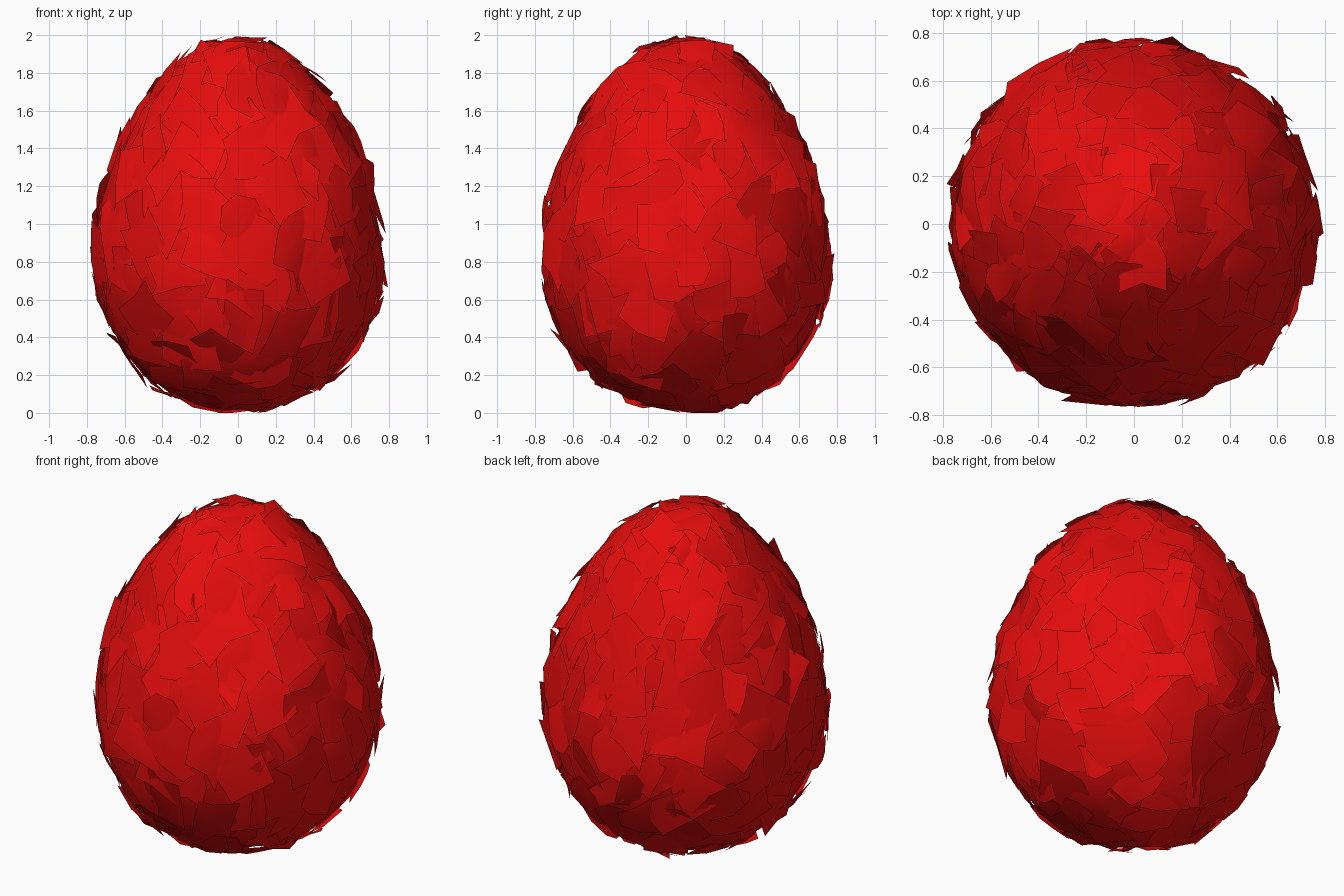
import bpy, bmesh, math, random
from mathutils import Vector, noise

random.seed(11)
cube = bpy.data.objects.get("Cube")
if cube:
    bpy.data.objects.remove(cube, do_unlink=True)

red = bpy.data.materials.new("bright red")
red.use_nodes = True
red.diffuse_color = (0.8, 0.004, 0.004, 1)
red.node_tree.nodes["Principled BSDF"].inputs["Base Color"].default_value = red.diffuse_color


def egg_point(d, lift):
    """Map a direction to the egg surface, pushed outward by lift."""
    d = d.normalized()
    taper = 0.745 * (1 - 0.18 * d.z)
    p = Vector((d.x * taper, d.y * taper, 1 + 0.985 * d.z))
    return p + d * lift


def finish(bm, name, angle):
    for v in bm.verts:
        v.co.z = min(2.0, max(0.0, v.co.z))
    mesh = bpy.data.meshes.new(name)
    bm.to_mesh(mesh)
    bm.free()
    mesh.materials.append(red)
    obj = bpy.data.objects.new(name, mesh)
    bpy.context.collection.objects.link(obj)
    bpy.ops.object.select_all(action="DESELECT")
    obj.select_set(True)
    bpy.context.view_layer.objects.active = obj
    bpy.ops.object.shade_smooth_by_angle(angle=math.radians(angle))
    return obj


# Crumpled egg body
bm = bmesh.new()
bmesh.ops.create_icosphere(bm, subdivisions=4, radius=1)
for v in bm.verts:
    d = v.co.normalized()
    shift = noise.noise_vector(d * 5) * 0.05
    dent = noise.noise(d * 4.5 + Vector((3, 1, 7)))
    v.co = egg_point(d + shift, 0.025 * dent - 0.008)
finish(bm, "egg_body", 50)


# Overlapping rough shell plates, each a small tilted and bent patch
def add_plate(bm, centre, size):
    side = centre.orthogonal().normalized()
    up = centre.cross(side)
    turn = random.uniform(0, math.tau)
    u = side * math.cos(turn) + up * math.sin(turn)
    w = centre.cross(u)
    aspect = random.uniform(0.7, 1.3)
    tilt_u, tilt_w = random.uniform(-0.022, 0.022), random.uniform(-0.022, 0.022)
    steps = (-1, 0, 1)
    grid = {}
    for i in steps:
        for j in steps:
            a = (i + random.uniform(-0.3, 0.3)) * size * aspect
            b = (j + random.uniform(-0.3, 0.3)) * size / aspect
            lift = 0.008 + i * tilt_u + j * tilt_w + random.uniform(-0.012, 0.012)
            grid[i, j] = bm.verts.new(egg_point(centre + u * a + w * b, lift))
    for i in (-1, 0):
        for j in (-1, 0):
            bm.faces.new((grid[i, j], grid[i + 1, j], grid[i + 1, j + 1], grid[i, j + 1]))


bm = bmesh.new()
count = 190
for k in range(count):
    # Evenly spread spiral, loosened at random
    z = 1 - 2 * (k + 0.5) / count
    ring = math.sqrt(1 - z * z)
    turn = k * math.pi * (3 - math.sqrt(5))
    centre = Vector((ring * math.cos(turn), ring * math.sin(turn), z))
    centre += Vector([random.uniform(-0.07, 0.07) for _ in range(3)])
    add_plate(bm, centre.normalized(), random.uniform(0.09, 0.19))
plates = finish(bm, "shell_plates", 55)
